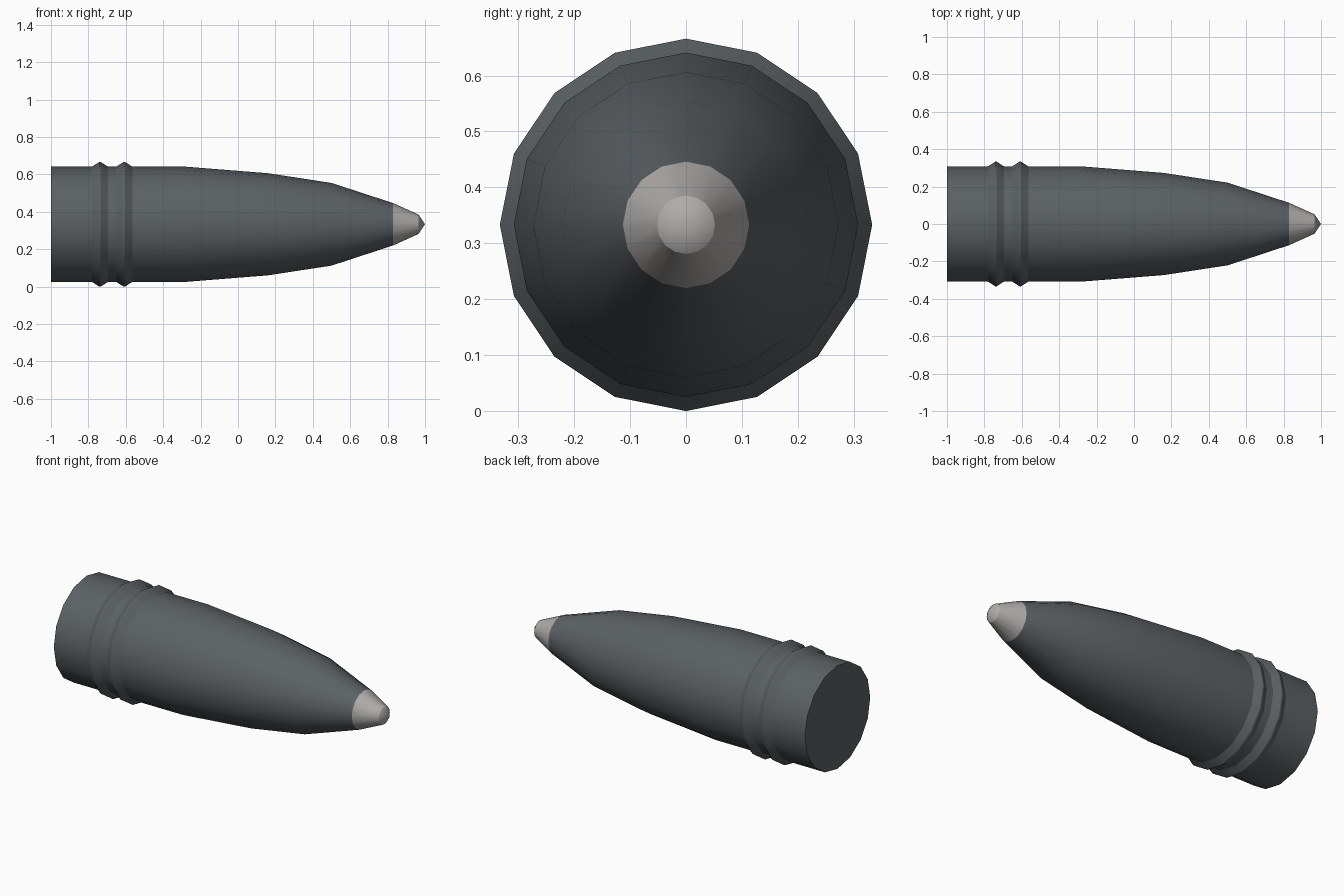
import bpy, bmesh, math

if "Cube" in bpy.data.objects:
    bpy.data.objects.remove(bpy.data.objects["Cube"])

SIDES = 16
CZ = 0.333


def material(name, rgb):
    m = bpy.data.materials.new(name)
    m.diffuse_color = (*rgb, 1)
    m.use_nodes = True
    m.node_tree.nodes["Principled BSDF"].inputs["Base Color"].default_value = m.diffuse_color
    return m


steel = material("dark steel grey", (0.105, 0.119, 0.127))
pale = material("pale tip grey", (0.43, 0.415, 0.40))


def lathe(name, profile, mat):
    """Revolve (x, radius) points about the long axis; radius 0 closes the end."""
    bm = bmesh.new()
    rings = []
    for x, r in profile:
        if r == 0:
            rings.append([bm.verts.new((x, 0, CZ))])
        else:
            rings.append([bm.verts.new((x, r * math.sin(a), CZ + r * math.cos(a)))
                          for a in (2 * math.pi * i / SIDES for i in range(SIDES))])
    for a, b in zip(rings, rings[1:]):
        for i in range(SIDES):
            j = (i + 1) % SIDES
            quad = [a[i % len(a)], a[j % len(a)], b[j % len(b)], b[i % len(b)]]
            bm.faces.new(list(dict.fromkeys(quad)))
    bmesh.ops.recalc_face_normals(bm, faces=bm.faces)
    # an open nose shell: make sure the normals point away from the axis
    if sum(f.normal.y * f.calc_center_median().y for f in bm.faces) < 0:
        bmesh.ops.reverse_faces(bm, faces=bm.faces)
    me = bpy.data.meshes.new(name)
    bm.to_mesh(me)
    bm.free()
    me.materials.append(mat)
    ob = bpy.data.objects.new(name, me)
    bpy.context.collection.objects.link(ob)
    bpy.ops.object.select_all(action='DESELECT')
    ob.select_set(True)
    bpy.context.view_layer.objects.active = ob
    bpy.ops.object.shade_smooth_by_angle(angle=math.radians(28))
    return ob


# Shell body: flat base, two raised driving bands, tapering ogive
R = 0.308
bands = []
for x in (-0.738, -0.608):
    bands += [(x - 0.043, R), (x - 0.004, 0.333), (x + 0.004, 0.333), (x + 0.043, R)]
lathe("shell_body",
      [(-1, 0), (-1, R)] + bands +
      [(-0.28, R), (0.16, 0.273), (0.50, 0.221), (0.83, 0.113)], steel)

# Pale fuse cap with a small pointed end
lathe("nose_cap", [(0.83, 0.113), (0.965, 0.052), (1.0, 0)], pale)
